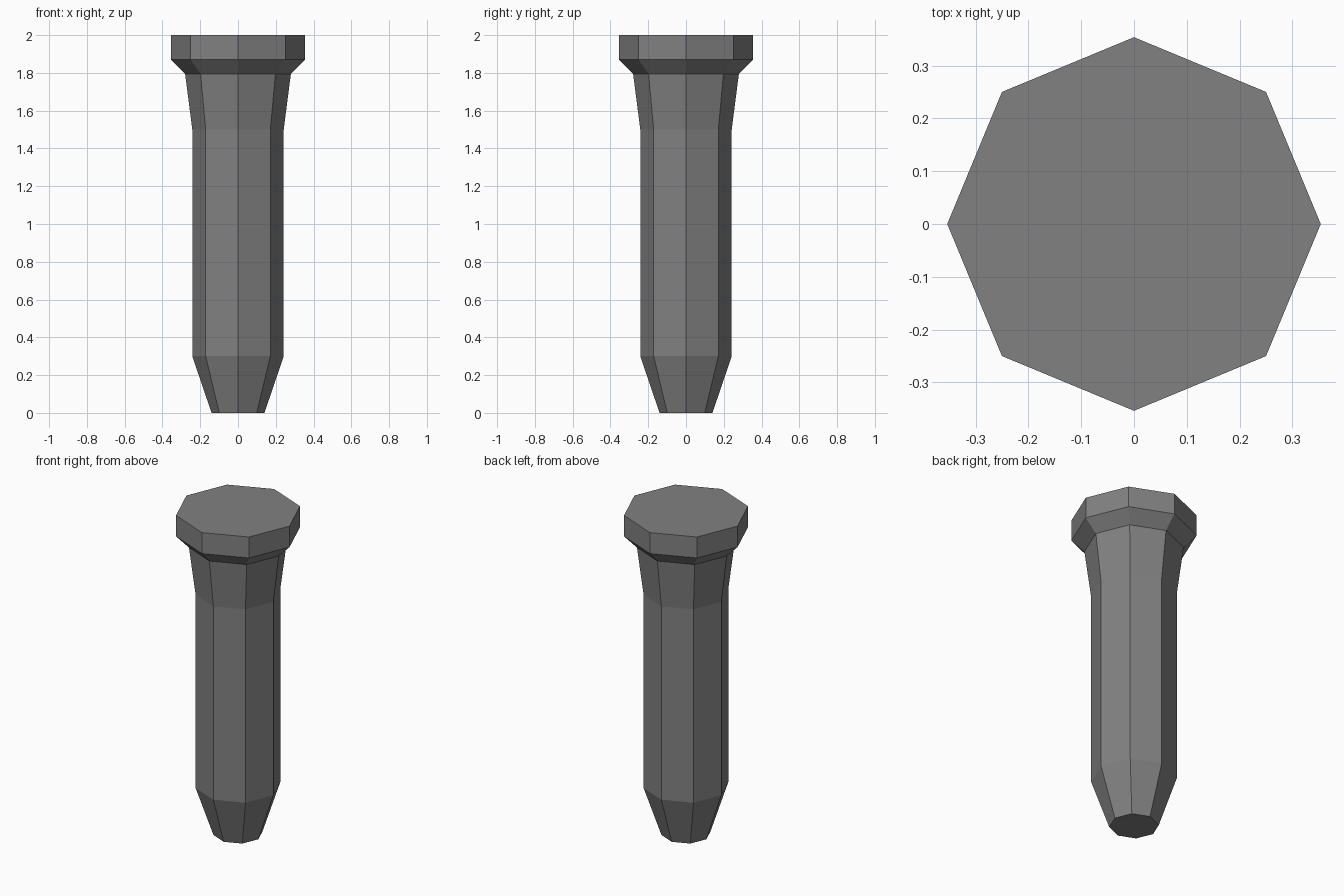
import bpy, bmesh
from math import cos, sin, pi

if "Cube" in bpy.data.objects:
    bpy.data.objects.remove(bpy.data.objects["Cube"])

SIDES = 8
# (radius, height) from the tip to the top of the head
PROFILE = [(0.14, 0.0), (0.242, 0.3), (0.242, 1.5),
           (0.28, 1.795), (0.354, 1.87), (0.354, 2.0)]

bm = bmesh.new()

# One octagonal ring per profile point, corners on the axes
rings = [[bm.verts.new((r * cos(2 * pi * i / SIDES), r * sin(2 * pi * i / SIDES), z))
          for i in range(SIDES)] for r, z in PROFILE]

# Side walls
for low, high in zip(rings, rings[1:]):
    for i in range(SIDES):
        j = (i + 1) % SIDES
        bm.faces.new((low[i], low[j], high[j], high[i]))

# Tip and head caps
bm.faces.new(rings[0][::-1])
bm.faces.new(rings[-1])

mesh = bpy.data.meshes.new("octagonal_peg")
bm.to_mesh(mesh)
bm.free()

# Dark grey finish
dark_grey = bpy.data.materials.new("dark_grey")
dark_grey.diffuse_color = (0.22, 0.22, 0.22, 1)
dark_grey.use_nodes = True
dark_grey.node_tree.nodes["Principled BSDF"].inputs["Base Color"].default_value = dark_grey.diffuse_color
mesh.materials.append(dark_grey)

peg = bpy.data.objects.new("octagonal_peg", mesh)
bpy.context.collection.objects.link(peg)
